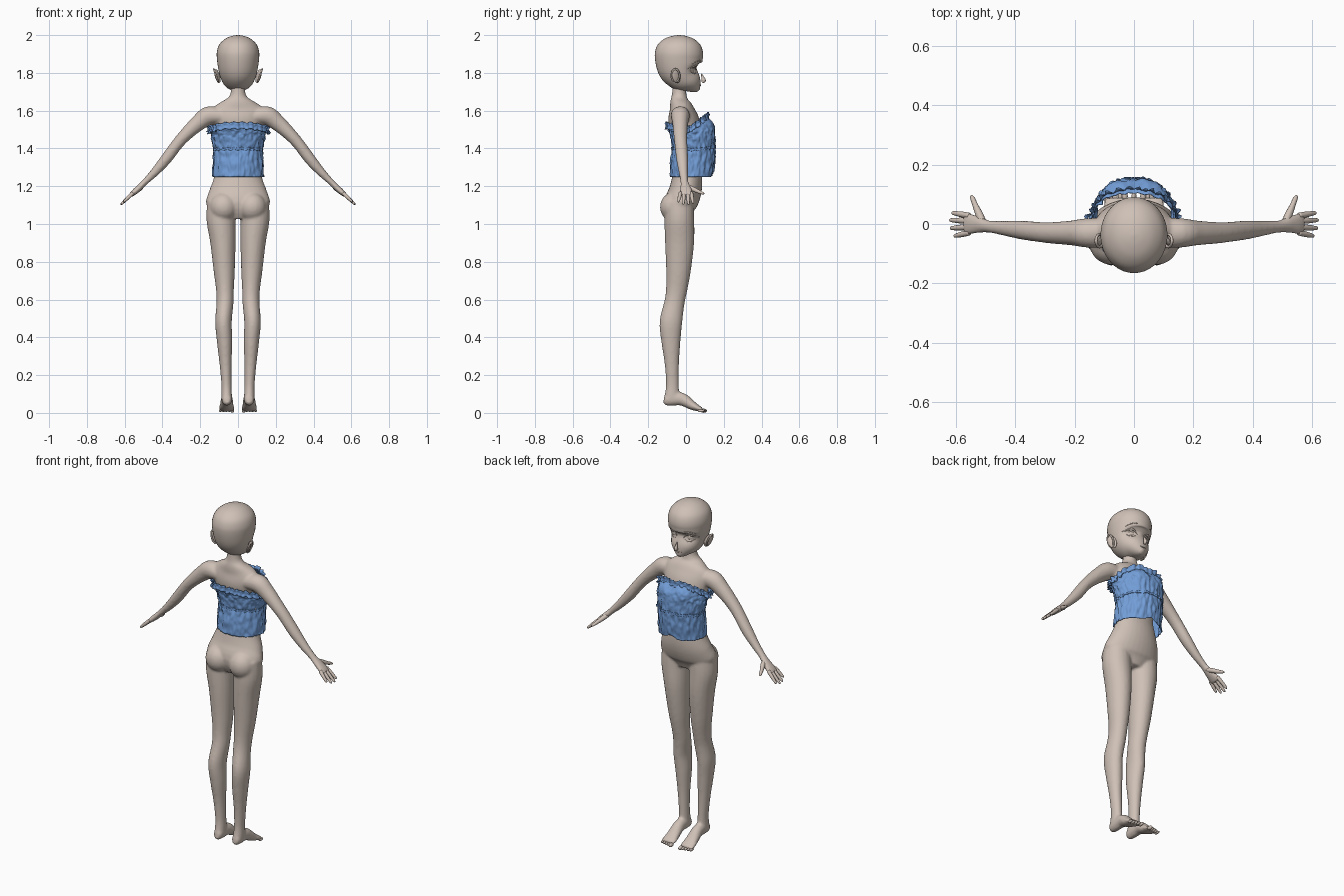
import bpy, bmesh, math
from mathutils import Vector, Matrix, noise
from mathutils.bvhtree import BVHTree

if "Cube" in bpy.data.objects:
    bpy.data.objects.remove(bpy.data.objects["Cube"])


def material(name, rgb):
    m = bpy.data.materials.new(name)
    m.use_nodes = True
    m.diffuse_color = (*rgb, 1)
    m.node_tree.nodes["Principled BSDF"].inputs["Base Color"].default_value = (*rgb, 1)
    return m


SKIN = material("warm grey skin", (0.62, 0.53, 0.47))
BLUE = material("soft blue cloth", (0.17, 0.34, 0.68))
X, Y = Vector((1, 0, 0)), Vector((0, 1, 0))


def smooth_rows(rows, steps=4):
    """Catmull-Rom interpolation through rows of numbers."""
    rows = [Vector(r) for r in rows]
    pts = [rows[0]] + rows + [rows[-1]]
    out = []
    for a, b, c, d in zip(pts, pts[1:], pts[2:], pts[3:]):
        for i in range(steps):
            t = i / steps
            out.append(b + (c - a) * (t / 2) + (a * 2 - b * 5 + c * 4 - d) * (t * t / 2)
                       + (b * 3 - a - c * 3 + d) * (t ** 3 / 2))
    return out + [rows[-1]]


def skin_rings(bm, rings, closed_ends=True):
    vs = [[bm.verts.new(p) for p in ring] for ring in rings]
    n = len(vs[0])
    for a, b in zip(vs, vs[1:]):
        for i in range(n):
            bm.faces.new((a[i], a[(i + 1) % n], b[(i + 1) % n], b[i]))
    if closed_ends:
        bm.faces.new(vs[0][::-1])
        bm.faces.new(vs[-1])


def loft(bm, rows, side, both=True, sides=20):
    """Elliptical tube; each row is x, y, z, radius along side, other radius."""
    rows = smooth_rows(rows)
    rings = []
    for i, r in enumerate(rows):
        ahead, back = rows[min(i + 1, len(rows) - 1)], rows[max(i - 1, 0)]
        v = (Vector(ahead[:3]) - Vector(back[:3])).cross(side).normalized()
        u = side - v * side.dot(v)
        rings.append([Vector(r[:3]) + u * r[3] * math.cos(k * math.tau / sides)
                      + v * r[4] * math.sin(k * math.tau / sides) for k in range(sides)])
    skin_rings(bm, rings)
    if both:
        skin_rings(bm, [[Vector((-p.x, p.y, p.z)) for p in ring] for ring in rings])


def ball(bm, centre, size, turn=(0, 0, 0), both=True):
    for s in ((1, -1) if both else (1,)):
        m = Matrix.LocRotScale(Vector(centre), Matrix.Identity(3), None)
        for ang, axis in zip(turn, "XYZ"):
            m = m @ Matrix.Rotation(ang, 4, axis)
        m = Matrix.Diagonal((s, 1, 1, 1)) @ m @ Matrix.Diagonal((*size, 1))
        bmesh.ops.create_uvsphere(bm, u_segments=20, v_segments=12, radius=1, matrix=m)


def finish(name, bm, mat):
    bmesh.ops.recalc_face_normals(bm, faces=bm.faces)
    for f in bm.faces:
        f.smooth = True
    me = bpy.data.meshes.new(name)
    bm.to_mesh(me)
    bm.free()
    me.materials.append(mat)
    ob = bpy.data.objects.new(name, me)
    bpy.context.collection.objects.link(ob)
    return ob


def fuse(ob, voxel, rounds):
    r = ob.modifiers.new("fuse", "REMESH")
    r.mode, r.voxel_size, r.use_smooth_shade = "VOXEL", voxel, True
    s = ob.modifiers.new("soften", "SMOOTH")
    s.factor, s.iterations = 0.5, rounds


# Torso, neck, limbs and feet fused into one smooth body
bm = bmesh.new()
torso = [(-.03, 1.03, .08, .055), (-.03, 1.1, .166, .085), (-.005, 1.17, .154, .086),
         (.006, 1.24, .129, .08), (.006, 1.32, .115, .066), (.01, 1.42, .122, .062),
         (0, 1.5, .13, .08), (-.015, 1.56, .14, .08), (-.025, 1.61, .135, .064),
         (-.035, 1.645, .09, .05), (-.036, 1.67, .052, .042), (-.036, 1.7, .038, .037),
         (-.033, 1.76, .036, .037), (-.03, 1.8, .036, .037)]
loft(bm, [(0, *r) for r in torso], X, both=False, sides=32)
ball(bm, (.076, -.064, 1.09), (.075, .074, .078))
loft(bm, [(.088, -.035, 1.12, .075, .075), (.09, -.035, 1.02, .077, .079),
          (.08, -.034, .9, .067, .077), (.073, -.04, .75, .056, .065),
          (.069, -.05, .65, .047, .056), (.069, -.062, .58, .045, .054),
          (.077, -.08, .48, .044, .06), (.071, -.08, .38, .041, .051),
          (.066, -.075, .26, .032, .038), (.061, -.072, .15, .027, .034),
          (.06, -.075, .08, .028, .04), (.06, -.075, .05, .022, .035)], X)
loft(bm, [(.059, -.118, .068, .014, .018), (.059, -.105, .068, .024, .03),
          (.059, -.07, .075, .029, .037), (.059, -.02, .072, .031, .034),
          (.06, .03, .041, .037, .025), (.06, .065, .024, .042, .016),
          (.06, .088, .016, .039, .011)], X)
loft(bm, [(.09, -.03, 1.57, .05, .042), (.155, -.03, 1.573, .05, .05),
          (.21, -.03, 1.535, .042, .043), (.27, -.03, 1.48, .037, .035),
          (.32, -.027, 1.425, .034, .031), (.38, -.02, 1.345, .032, .03),
          (.44, -.014, 1.275, .025, .023), (.49, -.008, 1.225, .021, .017),
          (.52, -.002, 1.195, .028, .017), (.55, 0, 1.168, .036, .015),
          (.57, 0, 1.15, .037, .011)], Y)
fuse(finish("body", bm, SKIN), .007, 6)

# Fingers, thumbs and toes
bm = bmesh.new()
for base, tip, reach in ((-.029, -.04, .048), (-.01, -.014, .06), (.01, .013, .062), (.028, .037, .055)):
    pts = [(.555 + reach * k, base + (tip - base) * k, 1.165 - reach * .95 * k) for k in (0, .4, .8, 1, 1.08)]
    loft(bm, [(*p, w, w) for p, w in zip(pts, (.01, .01, .008, .006, .001))], Y, sides=10)
loft(bm, [(.51, .005, 1.2, .014, .013), (.522, .035, 1.186, .014, .013),
          (.535, .065, 1.172, .01, .01), (.544, .088, 1.163, .008, .007),
          (.547, .097, 1.16, .002, .002)], X, sides=10)
for i in range(5):
    big = .012 if i == 0 else .0085
    ball(bm, (.031 + i * .0155, .094 - .0035 * i, .0115), (big * .85, .018, big * .9))
finish("fingers_and_toes", bm, SKIN)

# Head with a small tapered chin
bm = bmesh.new()
head = [(.068, 1.708, .01, .01), (.053, 1.722, .038, .033), (.028, 1.748, .071, .06),
        (-.008, 1.78, .092, .09), (-.03, 1.82, .104, .116), (-.037, 1.87, .111, .126),
        (-.037, 1.91, .112, .127), (-.037, 1.95, .099, .112), (-.037, 1.98, .068, .078),
        (-.037, 1.995, .034, .038), (-.037, 2, .004, .004)]
loft(bm, [(0, *r) for r in head], X, both=False, sides=40)
# Shallow eye sockets
for v in bm.verts:
    if v.co.y > 0:
        d = ((abs(v.co.x) - .052) / .032) ** 2 + ((v.co.z - 1.818) / .024) ** 2
        v.co.y -= .012 * math.exp(-d)
surface = BVHTree.FromBMesh(bm)
finish("head", bm, SKIN)


def on_face(x, z, lift=0):
    hit = surface.ray_cast(Vector((x, 1, z)), -Y)[0]
    return Vector((x, (hit.y if hit else -.02) + lift, z))


def face_line(bm, pts, radius, both=True):
    n = len(pts) - 1
    loft(bm, [(*on_face(x, z), *(2 * [radius * (.25 + .75 * math.sin(math.pi * i / n))]))
              for i, (x, z) in enumerate(pts)], Vector((0, 0, 1)), both, 8)


# Eyes, lash lines, nose and mouth
bm = bmesh.new()
ball(bm, on_face(.051, 1.817, -.004), (.024, .008, .018), (0, 0, -.45))
face_line(bm, [(.022, 1.815), (.034, 1.832), (.054, 1.838), (.074, 1.831), (.094, 1.822)], .006)
face_line(bm, [(.03, 1.806), (.045, 1.798), (.062, 1.799), (.078, 1.81)], .003)
face_line(bm, [(.02, 1.852), (.045, 1.864), (.07, 1.861), (.088, 1.848)], .003)
face_line(bm, [(-.02, 1.737), (-.007, 1.735), (.007, 1.735), (.02, 1.737)], .004, False)
loft(bm, [(0, .082, 1.795, .003, .003), (0, .089, 1.775, .006, .008),
          (0, .093, 1.76, .009, .012), (0, .085, 1.75, .006, .006)], X, False, 12)
finish("face_details", bm, SKIN)

# Ears: flared shell with a raised rim
bm = bmesh.new()
ball(bm, (.109, -.052, 1.783), (.008, .024, .039), (.25, .3, .45))
rim = [(.116 + .012 * math.sin(a), -.056 + .021 * math.cos(a), 1.786 + .034 * math.sin(a), .005, .005)
       for a in [math.radians(d) for d in range(-80, 260, 30)]]
loft(bm, rim, X, sides=8)
finish("ears", bm, SKIN)

# Strapless top: draped shell whose upper edge rises at the front
profile = smooth_rows([(.03, 1.25, .134, .111), (.036, 1.33, .13, .116), (.04, 1.4, .13, .112),
                       (.036, 1.46, .138, .115), (.025, 1.5, .143, .113), (.002, 1.535, .147, .1)], 8)
AROUND = 160


def cloth(t, a, out=0.0):
    f = min(max(t, 0), 1) * (len(profile) - 1)
    i = min(int(f), len(profile) - 2)
    y, z, rx, ry = profile[i].lerp(profile[i + 1], f - i)
    front = max(math.sin(a), 0)
    c, s = math.cos(a), math.sin(a)
    bust = .016 * math.exp(-((abs(c) - .45) / .3) ** 2 - ((t - .8) / .17) ** 2) * front
    dip = .014 * math.exp(-(c / .2) ** 2) * front
    z += t * t * (.05 * front - .028 * abs(c) ** 3 - .01 * (1 - front)) - t ** 4 * dip
    z += (1 - t) ** 4 * front * .02 * math.exp(-(c / .25) ** 2)
    p = Vector((c * 7, s * 7, t * 9))
    fold = .008 * noise.noise(p) + .004 * noise.noise(p * 2.3)
    seam = -.004 * math.exp(-((t - .4) / .03) ** 2) * (s < .2)
    r = out + bust + fold + seam + .002
    return Vector(((rx + r) * c, y + (ry + r) * s - bust * .2, z))


angles = [k * math.tau / AROUND for k in range(AROUND)]
bm = bmesh.new()
skin_rings(bm, [[cloth(j / 40, a) for a in angles] for j in range(41)], False)
top = finish("strapless_top", bm, BLUE)


# Gathered frills on the upper edge and across the back seam
def frill(bm, t, height, flare):
    rings = []
    for j in range(5):
        k = j / 4 - .5
        ring = []
        for a in angles:
            wave = math.sin(a * 34 + 2 * math.sin(a * 5)) * abs(k) * 2
            amount = flare * (.5 + .5 * abs(math.cos(a)))
            p = cloth(t, a, .003 + amount * (abs(k) + .6 * wave))
            ring.append(p + Vector((0, 0, k * height + .003 * math.sin(a * 21))))
        rings.append(ring)
    skin_rings(bm, rings, False)


bm = bmesh.new()
frill(bm, .96, .036, .014)
frill(bm, .4, .012, .003)
edge = finish("frilled_edges", bm, BLUE)
for ob in (top, edge):
    s = ob.modifiers.new("thickness", "SOLIDIFY")
    s.thickness = .003
